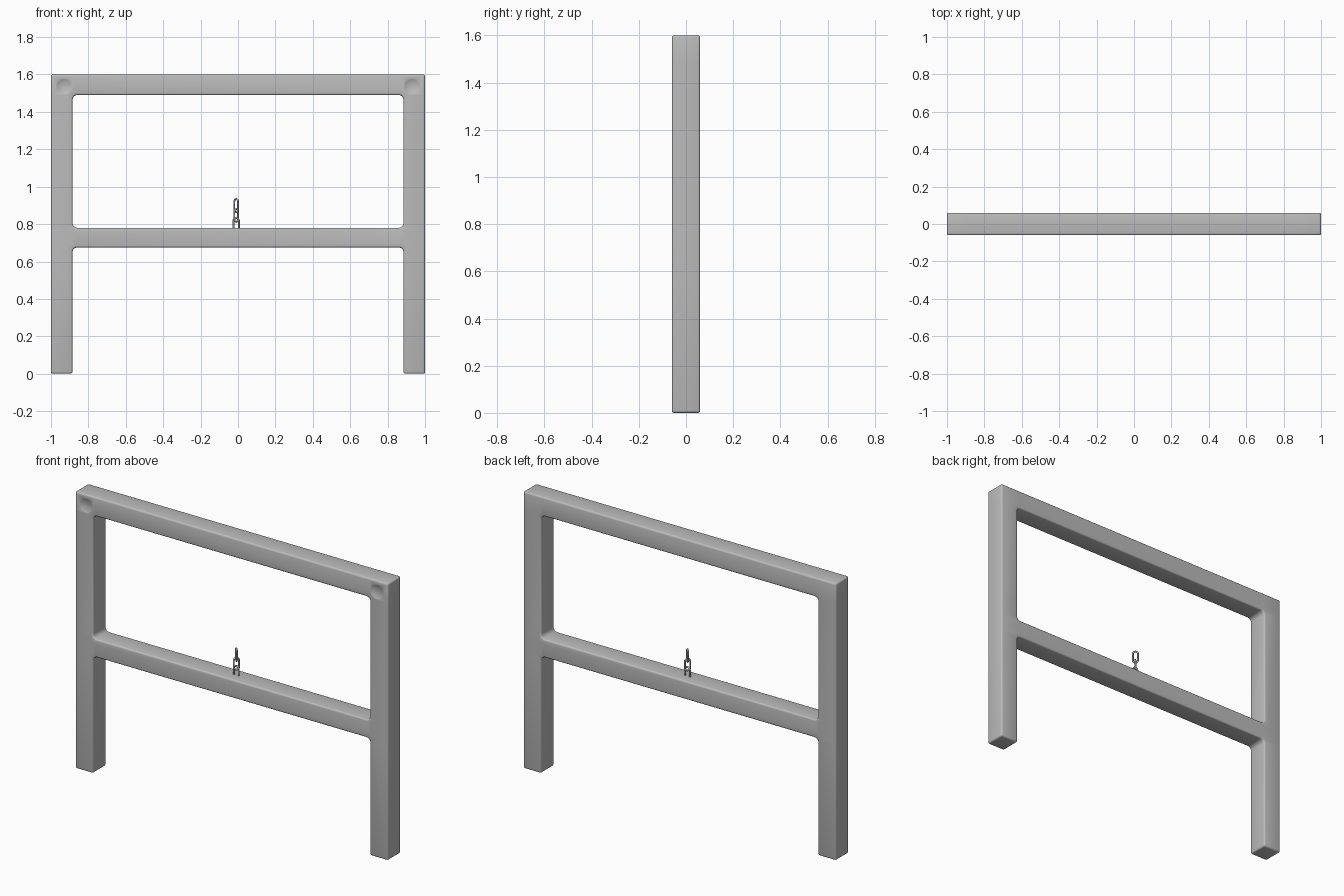
import bpy, bmesh, math
from mathutils import Vector

if "Cube" in bpy.data.objects:
    bpy.data.objects.remove(bpy.data.objects["Cube"])

grey = bpy.data.materials.new("plain grey")
grey.diffuse_color = (0.5, 0.5, 0.5, 1)
grey.use_nodes = True
grey.node_tree.nodes["Principled BSDF"].inputs["Base Color"].default_value = grey.diffuse_color
D = 0.06  # half depth of the frame


def finish(ob, angle=35):
    bpy.ops.object.select_all(action='DESELECT')
    ob.select_set(True)
    bpy.context.view_layer.objects.active = ob
    bpy.ops.object.convert(target='MESH')
    bpy.ops.object.shade_smooth_by_angle(angle=math.radians(angle))


# Frame: solid cells of a grid in the xz plane, pulled back to full depth
xs = [-1, -0.885, 0.885, 1]
zs = [0, 0.675, 0.78, 1.49, 1.6]
solid = [(i, j) for i in range(3) for j in range(4) if i != 1 or j in (1, 3)]
bm = bmesh.new()
grid = {(i, j): bm.verts.new((x, -D, z)) for i, x in enumerate(xs) for j, z in enumerate(zs)}
for i, j in solid:
    bm.faces.new([grid[i, j], grid[i + 1, j], grid[i + 1, j + 1], grid[i, j + 1]])
ext = bmesh.ops.extrude_face_region(bm, geom=bm.faces[:], use_keep_orig=True)
for v in ext["geom"]:
    if isinstance(v, bmesh.types.BMVert):
        v.co.y = D
bmesh.ops.recalc_face_normals(bm, faces=bm.faces[:])

# Fillets where beams meet posts
inner = []
for e in bm.edges:
    a, b = e.verts
    if abs(a.co.y - b.co.y) > D and abs(abs(a.co.x) - 0.885) < 0.001 and 0.1 < a.co.z < 1.55:
        f = e.link_faces
        if len(f) == 2 and abs(f[0].normal.dot(f[1].normal)) < 0.5:
            inner.append(e)
bmesh.ops.bevel(bm, geom=inner, offset=0.025, offset_type='OFFSET', segments=4,
                profile=0.5, affect='EDGES')
me = bpy.data.meshes.new("wooden_frame")
bm.to_mesh(me)
bm.free()
frame = bpy.data.objects.new("wooden_frame", me)
bpy.context.collection.objects.link(frame)
me.materials.append(grey)
bev = frame.modifiers.new("soft edges", 'BEVEL')
bev.width = 0.01
bev.segments = 3
bev.limit_method = 'ANGLE'
bev.angle_limit = math.radians(40)
bev.use_clamp_overlap = False

# Shallow round dimples in the upper front corners
cutters = []
for s in (-1, 1):
    bpy.ops.mesh.primitive_uv_sphere_add(segments=96, ring_count=48, radius=0.104,
                                         location=(s * 0.93, -D - 0.096, 1.535),
                                         rotation=(math.pi / 2, 0, 0))
    c = bpy.context.object
    c.name = "dimple_cutter"
    c.hide_render = True
    c.data.materials.append(grey)
    m = frame.modifiers.new("dimple", 'BOOLEAN')
    m.operation = 'DIFFERENCE'
    m.solver = 'EXACT'
    m.object = c
    cutters.append(c)
finish(frame)
for c in cutters:
    bpy.data.objects.remove(c, do_unlink=True)


# Chain links: oval wire loops standing on the middle beam
def link(name, z0, z1, width, yaw):
    r = 0.005
    w = width / 2 - r
    h = (z1 - z0) / 2 - r - w
    cu = bpy.data.curves.new(name, 'CURVE')
    cu.dimensions = '3D'
    cu.bevel_depth = r
    cu.bevel_resolution = 2
    sp = cu.splines.new('POLY')
    n = 10
    pts = []
    for top in (1, -1):
        for k in range(n + 1):
            a = math.pi * k / n + (0 if top == 1 else math.pi)
            pts.append((w * math.cos(a), 0, top * h + w * math.sin(a), 1))
    sp.points.add(len(pts) - 1)
    for p, co in zip(sp.points, pts):
        p.co = co
    sp.use_cyclic_u = True
    ob = bpy.data.objects.new(name, cu)
    bpy.context.collection.objects.link(ob)
    cu.materials.append(grey)
    ob.location = (-0.01, 0, (z0 + z1) / 2)
    ob.rotation_euler.z = math.radians(yaw)
    finish(ob, 60)


link("chain_link_bottom", 0.752, 0.837, 0.04, 0)
link("chain_link_middle", 0.807, 0.885, 0.038, 45)
link("chain_link_top", 0.858, 0.939, 0.038, -45)
